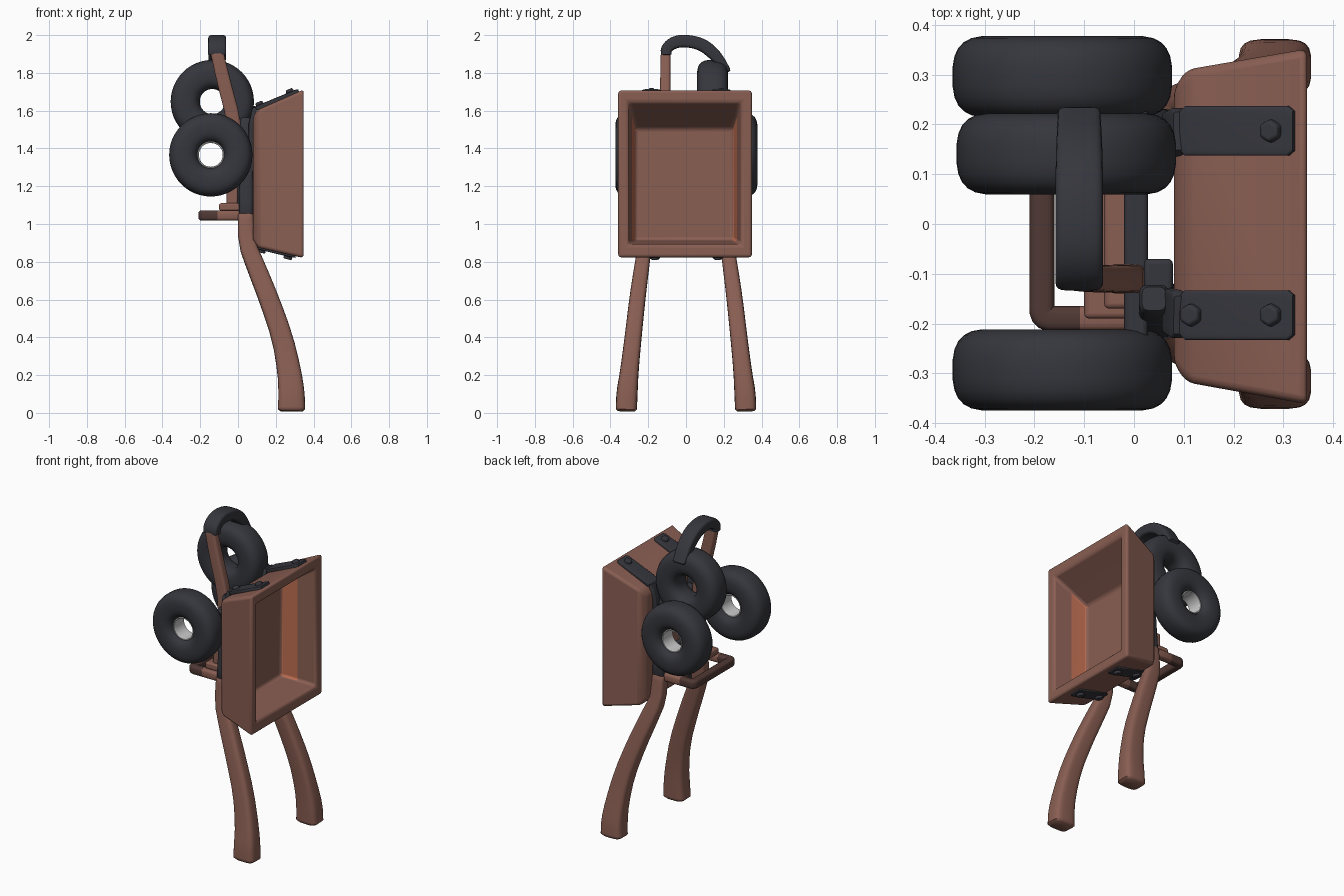
import bpy, bmesh, math
from mathutils import Vector

if "Cube" in bpy.data.objects:
    bpy.data.objects.remove(bpy.data.objects["Cube"])


def material(name, rgb):
    m = bpy.data.materials.new(name)
    m.diffuse_color = (*rgb, 1)
    m.use_nodes = True
    m.node_tree.nodes["Principled BSDF"].inputs["Base Color"].default_value = m.diffuse_color
    return m


WOOD = material("brown wood", (0.25, 0.112, 0.085))
INNER = material("orange wood", (0.5, 0.15, 0.08))
DARK = material("dark iron", (0.036, 0.037, 0.046))
SHADE = material("dark wood", (0.08, 0.04, 0.034))
STEEL = material("light steel", (0.6, 0.6, 0.6))


def finish(name, bm, mats, bevel=0, angle=40):
    bmesh.ops.recalc_face_normals(bm, faces=bm.faces)
    me = bpy.data.meshes.new(name)
    bm.to_mesh(me)
    bm.free()
    for m in mats:
        me.materials.append(m)
    ob = bpy.data.objects.new(name, me)
    bpy.context.collection.objects.link(ob)
    if bevel:
        b = ob.modifiers.new("bevel", 'BEVEL')
        b.width, b.segments, b.limit_method = bevel, 3, 'ANGLE'
    bpy.ops.object.select_all(action='DESELECT')
    ob.select_set(True)
    bpy.context.view_layer.objects.active = ob
    bpy.ops.object.shade_smooth_by_angle(angle=math.radians(angle))
    return ob


def superellipse(n, power):
    pts = []
    for i in range(n):
        a = 2 * math.pi * (i + 0.5) / n
        c, s = math.cos(a), math.sin(a)
        pts.append((math.copysign(abs(c) ** (2 / power), c),
                    math.copysign(abs(s) ** (2 / power), s)))
    return pts


def sweep(name, path, ref, mat, power=5, smooth=0, sides=20):
    """Loft a rounded bar along (x, y, z, half_u, half_v); u runs along ref."""
    path = [Vector(p) for p in path]
    for _ in range(smooth):  # corner cutting keeps the ends
        new = [path[0]]
        for a, b in zip(path, path[1:]):
            new += [a * 0.75 + b * 0.25, a * 0.25 + b * 0.75]
        path = new + [path[-1]]
    bm = bmesh.new()
    rings = []
    last = len(path) - 1
    for i, p in enumerate(path):
        t = (Vector(path[min(i + 1, last)][:3]) - Vector(path[max(i - 1, 0)][:3])).normalized()
        u = Vector(ref)
        u = (u - t * u.dot(t)).normalized()
        v = t.cross(u)
        c = Vector(p[:3])
        # narrowed end rings round off the caps
        steps = [(0, 1)]
        if i == 0:
            steps = [(0, 0.8), (0.012, 1)]
        elif i == last:
            steps = [(-0.012, 1), (0, 0.8)]
        for off, k in steps:
            rings.append([bm.verts.new(c + t * off + u * (a * p[3] * k) + v * (b * p[4] * k))
                          for a, b in superellipse(sides, power)])
    for r, s in zip(rings, rings[1:]):
        for j in range(sides):
            bm.faces.new((r[j - 1], r[j], s[j], s[j - 1]))
    bm.faces.new(rings[0])
    bm.faces.new(rings[-1])
    return finish(name, bm, [mat], angle=50)


def box(name, lo, hi, mat, bevel=0.01):
    bm = bmesh.new()
    bmesh.ops.create_cube(bm, size=1)
    for v in bm.verts:
        v.co = Vector([(l + h) / 2 + c * (h - l) for l, h, c in zip(lo, hi, v.co)])
    return finish(name, bm, [mat], bevel)


def ring(name, centre, outer, inner, half, mat, power):
    mid, thick = (outer + inner) / 2, (outer - inner) / 2
    bm = bmesh.new()
    n, rings = 48, []
    for i in range(n):
        a = 2 * math.pi * i / n
        rings.append([bm.verts.new(Vector(centre) + Vector(
            ((mid + thick * p) * math.cos(a), half * q, (mid + thick * p) * math.sin(a))))
            for p, q in superellipse(24, power)])
    for i in range(n):
        r, s = rings[i - 1], rings[i]
        for j in range(24):
            bm.faces.new((r[j - 1], r[j], s[j], s[j - 1]))
    return finish(name, bm, [mat], angle=80)


# tray: nested rectangles (x, y_min, y_max, z_min, z_max), outside back to inner floor
loops = [(0.08, -0.28, 0.27, 0.92, 1.57), (0.105, -0.318, 0.31, 0.875, 1.605),
         (0.348, -0.362, 0.352, 0.82, 1.712), (0.348, -0.305, 0.292, 0.892, 1.645),
         (0.23, -0.287, 0.27, 0.904, 1.573), (0.125, -0.27, 0.25, 0.915, 1.505)]
bm = bmesh.new()
rings = [[bm.verts.new((x, y, z)) for y, z in ((a, c), (b, c), (b, d), (a, d))]
         for x, a, b, c, d in loops]
for k, (r, s) in enumerate(zip(rings, rings[1:])):
    for j in range(4):
        f = bm.faces.new((r[j - 1], r[j], s[j], s[j - 1]))
        f.material_index = 1 if k == 4 and j in (0, 2) else 0  # deep half of the side walls
bm.faces.new(rings[0])
bm.faces.new(rings[-1])
finish("tray", bm, [WOOD, INNER], 0.016)

# handles, with dark rails continuing behind the tray
for s in (-1, 1):
    sweep("handle", [(0.283, s * 0.316, 0.008, 0.073, 0.056), (0.284, s * 0.313, 0.1, 0.07, 0.057),
                     (0.272, s * 0.30, 0.22, 0.063, 0.049), (0.235, s * 0.28, 0.4, 0.056, 0.045),
                     (0.165, s * 0.258, 0.6, 0.053, 0.043), (0.097, s * 0.235, 0.77, 0.05, 0.04),
                     (0.045, s * 0.215, 0.9, 0.045, 0.036), (0.04, s * 0.20, 1.06, 0.04, 0.034)],
          (1, 0, 0), WOOD, 4, 1)
    sweep("rear_rail", [(0.042, s * 0.20, 1.04, 0.038, 0.033), (0.045, s * 0.18, 1.35, 0.036, 0.034),
                        (0.04, s * 0.15, 1.56, 0.03, 0.03)], (1, 0, 0), DARK, 4, 1)

# iron straps over the tray top and back, and under its bottom
for y in (-0.183, 0.187):
    sweep("top_strap", [(0.322, y, 1.704, 0.05, 0.013), (0.2, y, 1.654, 0.05, 0.013),
                        (0.095, y, 1.61, 0.05, 0.013)], (0, 1, 0), DARK, 9)
    sweep("back_strap", [(0.09, y, 1.62, 0.048, 0.013), (0.07, y * 0.95, 1.53, 0.045, 0.014),
                         (0.07, y * 0.9, 1.2, 0.045, 0.014), (0.07, y, 0.93, 0.045, 0.014)],
          (0, 1, 0), DARK, 9)
    sweep("bottom_strap", [(0.305, y * 0.9, 0.829, 0.045, 0.01), (0.2, y * 0.9, 0.853, 0.045, 0.01),
                           (0.09, y * 0.9, 0.88, 0.045, 0.01)], (0, 1, 0), DARK, 9)
    # hexagonal bolts
    for x, z in ((0.275, 1.7), (0.115, 1.633), (0.265, 0.828), (0.125, 0.862)):
        if y > 0 and z == 1.633:
            continue
        bm = bmesh.new()
        bmesh.ops.create_cone(bm, cap_ends=True, segments=6, radius1=0.027, radius2=0.022, depth=0.03)
        tilt = -0.4 if z > 1 else 0.23
        for v in bm.verts:
            a, c = v.co.x, v.co.z
            v.co = (x + a * math.cos(tilt) + c * math.sin(tilt), y * (1 if z > 1 else 0.9) + v.co.y,
                    z - a * math.sin(tilt) + c * math.cos(tilt))
        finish("strap_bolt", bm, [DARK], 0.006)

# U-shaped stand bar behind the tray: two arms and a darker back part
for s in (-1, 1):
    sweep("stand_arm", [(0.05, s * 0.19, 1.045, 0.027, 0.025), (-0.12, s * 0.19, 1.045, 0.027, 0.025)],
          (0, 0, 1), WOOD, 3.5)
sweep("stand_back", [(-0.10, -0.19, 1.045, 0.027, 0.025), (-0.15, -0.19, 1.045, 0.027, 0.025),
                     (-0.185, -0.19, 1.045, 0.027, 0.025), (-0.185, -0.155, 1.045, 0.027, 0.025),
                     (-0.185, 0.155, 1.045, 0.027, 0.025), (-0.185, 0.19, 1.045, 0.027, 0.025),
                     (-0.15, 0.19, 1.045, 0.027, 0.025), (-0.10, 0.19, 1.045, 0.027, 0.025)],
      (0, 0, 1), SHADE, 3.5, 2)

# cross beams and iron plate between the rails
box("cross_beam", (-0.10, -0.19, 1.07), (0.02, 0.19, 1.11), WOOD)
box("cross_block", (-0.06, -0.17, 1.10), (0.0, 0.17, 1.20), WOOD)
box("cross_plate", (-0.002, -0.19, 1.08), (0.028, 0.19, 1.22), DARK)
box("upper_axle", (-0.02, -0.24, 1.42), (0.028, 0.24, 1.47), DARK)
box("post_block", (0.02, -0.16, 1.12), (0.078, -0.07, 1.5), DARK)

# sloping post that carries the fender
sweep("fender_post", [(-0.02, -0.11, 1.12, 0.035, 0.03), (-0.012, -0.11, 1.4, 0.037, 0.03),
                      (-0.022, -0.11, 1.55, 0.037, 0.028), (-0.08, -0.11, 1.77, 0.036, 0.027),
                      (-0.115, -0.108, 1.925, 0.034, 0.025)], (1, 0, 0), WOOD, 5, 1)

# arched fender over the upper tire
sweep("fender", [(-0.11, -0.105, 1.895, 0.048, 0.028), (-0.11, -0.105, 1.93, 0.048, 0.03),
                 (-0.11, -0.06, 1.965, 0.048, 0.033), (-0.11, 0.01, 1.97, 0.048, 0.033),
                 (-0.11, 0.09, 1.95, 0.048, 0.034), (-0.11, 0.16, 1.89, 0.046, 0.033),
                 (-0.11, 0.225, 1.805, 0.042, 0.016)], (1, 0, 0), DARK, 5, 2)

# three tires; the outer two have light steel hub sleeves
for name, c in (("left", (-0.144, -0.293, 1.366)), ("right", (-0.144, 0.296, 1.366)),
                ("upper", (-0.136, 0.141, 1.648))):
    ring(name + "_tire", c, 0.221, 0.066, 0.082, DARK, 2.8)
    if name != "upper":
        ring(name + "_hub_sleeve", c, 0.072, 0.063, 0.05, STEEL, 6)
